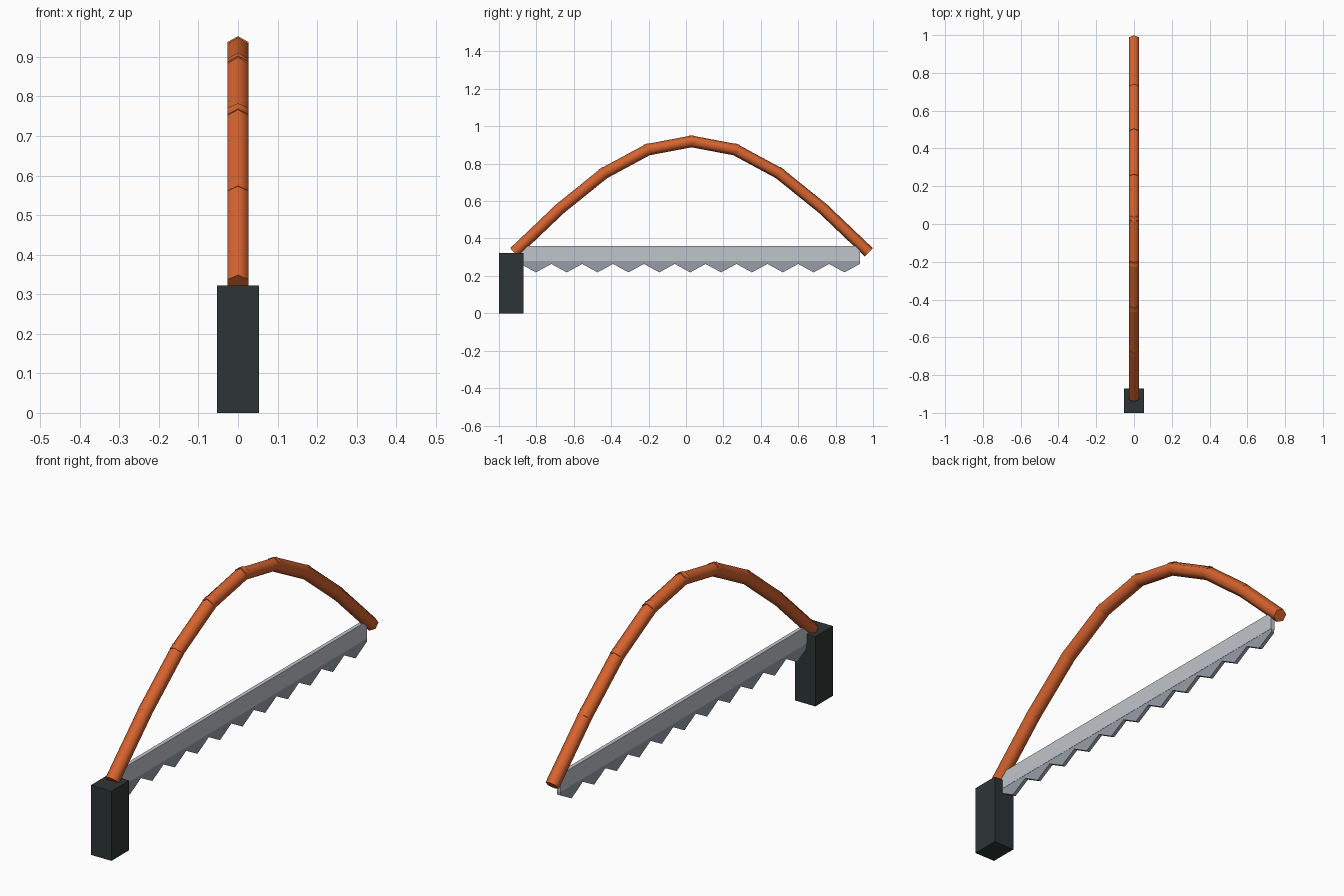
import bpy, bmesh, math
from mathutils import Vector

if "Cube" in bpy.data.objects:
    bpy.data.objects.remove(bpy.data.objects["Cube"])


def material(name, rgb):
    m = bpy.data.materials.new(name)
    m.diffuse_color = (*rgb, 1)
    m.use_nodes = True
    m.node_tree.nodes["Principled BSDF"].inputs["Base Color"].default_value = m.diffuse_color
    return m


ORANGE = material("orange paint", (0.67, 0.125, 0.028))
STEEL = material("blade steel", (0.53, 0.55, 0.59))
TOOTH = material("tooth steel", (0.31, 0.34, 0.39))
GRIP = material("dark grip", (0.026, 0.036, 0.035))


def finish(name, bm, mat):
    bmesh.ops.recalc_face_normals(bm, faces=bm.faces)
    mesh = bpy.data.meshes.new(name)
    bm.to_mesh(mesh)
    bm.free()
    mesh.materials.append(mat)
    ob = bpy.data.objects.new(name, mesh)
    bpy.context.collection.objects.link(ob)
    return ob


def plate(name, profile, thickness, mat):
    """Extrude a (y, z) outline symmetrically along x."""
    bm = bmesh.new()
    face = bm.faces.new([bm.verts.new((-thickness / 2, y, z)) for y, z in profile])
    new = bmesh.ops.extrude_face_region(bm, geom=[face])["geom"]
    bmesh.ops.translate(bm, vec=(thickness, 0, 0),
                        verts=[v for v in new if isinstance(v, bmesh.types.BMVert)])
    return finish(name, bm, mat)


def rod(name, a, b, radius, overlap, mat):
    """Six-sided rod from a to b, a ridge on top, running past both ends."""
    axis = (b - a).normalized()
    up = Vector((1, 0, 0)).cross(axis)
    bm = bmesh.new()
    rings = []
    for p in (a - axis * overlap, b + axis * overlap):
        rings.append([bm.verts.new(p + radius * (up * math.cos(t) + Vector((math.sin(t), 0, 0))))
                      for t in (math.tau * i / 6 for i in range(6))])
    for i in range(6):
        j = (i + 1) % 6
        f = bm.faces.new((rings[0][i], rings[0][j], rings[1][j], rings[1][i]))
        f.smooth = True
    for ring in rings:
        bm.faces.new(ring)
    for e in bm.edges:
        # keep the end caps crisp
        e.smooth = not any(len(f.verts) == 6 for f in e.link_faces)
    return finish(name, bm, mat)


# Bow frame: half sine arch of overlapping straight rods
SEGMENTS = 8
arch = [Vector((0, -0.907 + 1.873 * i / SEGMENTS,
                0.337 + 0.582 * math.sin(math.pi * i / SEGMENTS)))
        for i in range(SEGMENTS + 1)]
for i in range(SEGMENTS):
    rod(f"bow_frame_{i + 1}", arch[i], arch[i + 1], 0.031, 0.016, ORANGE)

# Blade strip
Y0, Y1 = -0.885, 0.93
plate("blade", [(Y0, 0.28), (Y1, 0.28), (Y1, 0.36), (Y0, 0.36)], 0.018, STEEL)

# Saw teeth: zigzag strip under the blade
TEETH = 11
zigzag = [(Y0 + (Y1 - Y0) * i / (2 * TEETH), 0.219 if i % 2 else 0.264)
          for i in range(2 * TEETH + 1)]
plate("saw_teeth", zigzag + [(Y1, 0.281), (Y0, 0.281)], 0.016, TOOTH)

# Handle block
plate("handle", [(-1, 0), (-0.87, 0), (-0.87, 0.322), (-1, 0.322)], 0.105, GRIP)
